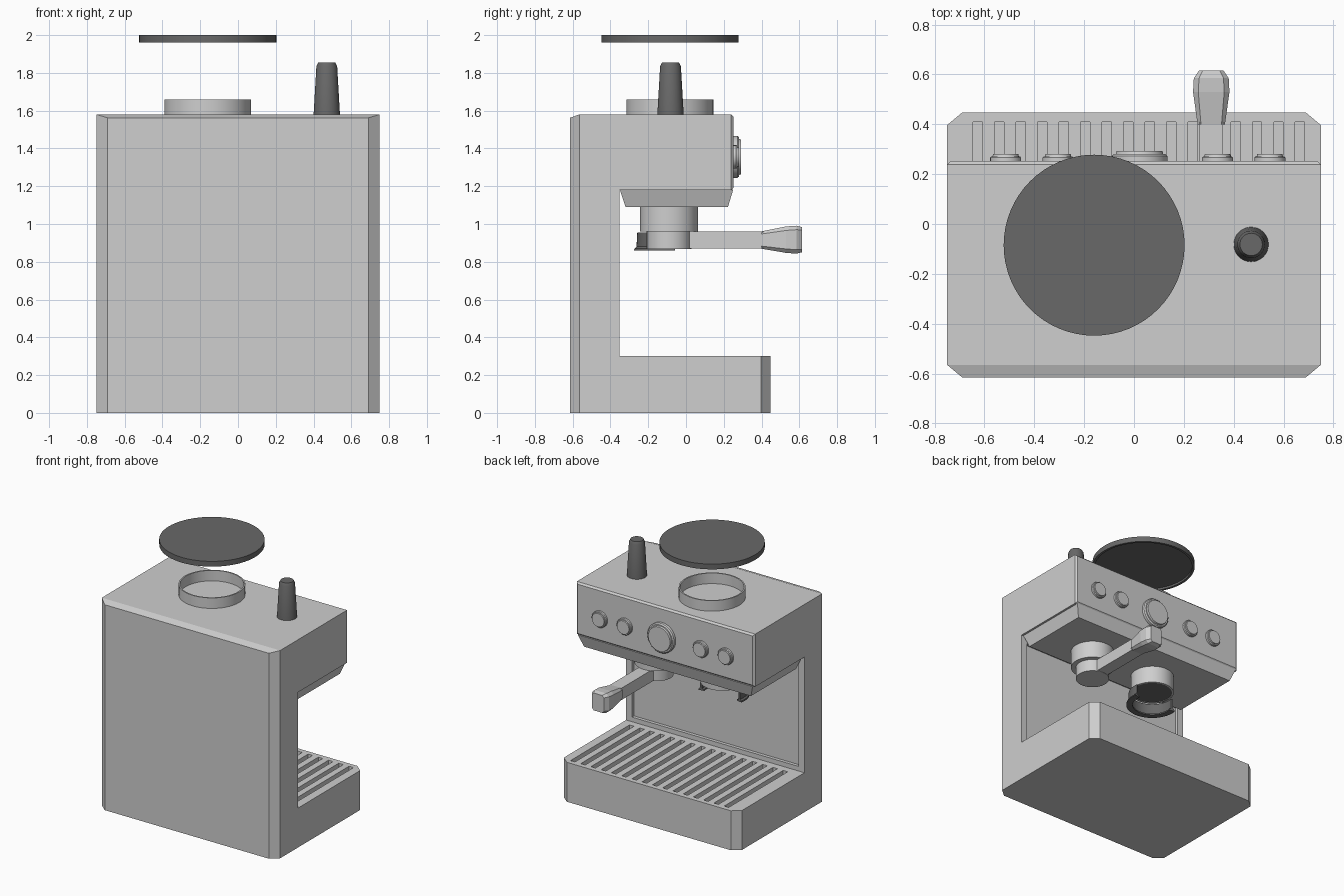
import bpy, bmesh, math
from mathutils import Matrix, Vector

if "Cube" in bpy.data.objects:
    bpy.data.objects.remove(bpy.data.objects["Cube"], do_unlink=True)


def material(name, value):
    mat = bpy.data.materials.new(name)
    mat.use_nodes = True
    color = (value, value, value, 1)
    mat.diffuse_color = color
    mat.node_tree.nodes["Principled BSDF"].inputs["Base Color"].default_value = color
    return mat


STEEL = material("brushed_grey", 0.62)
DARK = material("dark_grey", 0.14)


def finish(bm, name, mat, smooth=False):
    bmesh.ops.recalc_face_normals(bm, faces=bm.faces)
    mesh = bpy.data.meshes.new(name)
    bm.to_mesh(mesh)
    bm.free()
    obj = bpy.data.objects.new(name, mesh)
    bpy.context.collection.objects.link(obj)
    mesh.materials.append(mat)
    if smooth:
        bpy.ops.object.select_all(action="DESELECT")
        obj.select_set(True)
        bpy.context.view_layer.objects.active = obj
        bpy.ops.object.shade_smooth_by_angle(angle=math.radians(35))
    return obj


def lathe(name, profile, loc, mat, tilt=0.0, steps=48, start=0.0, sweep=2 * math.pi, closed=False):
    """Spin (radius, height) points about z, then tilt about x and move."""
    bm = bmesh.new()
    verts = [bm.verts.new((r, 0, z)) for r, z in profile]
    edges = [bm.edges.new(pair) for pair in zip(verts, verts[1:])]
    full = sweep > 6.28
    if closed:
        edges.append(bm.edges.new((verts[-1], verts[0])))
    geom = verts + edges
    if not full:
        geom.append(bm.faces.new(verts))
    bmesh.ops.spin(bm, geom=geom, cent=(0, 0, 0), axis=(0, 0, 1), angle=sweep,
                   steps=steps, use_merge=full)
    bmesh.ops.remove_doubles(bm, verts=bm.verts, dist=0.0005)
    turn = Matrix.Rotation(tilt, 4, "X") @ Matrix.Rotation(start, 4, "Z")
    bmesh.ops.transform(bm, matrix=Matrix.Translation(loc) @ turn, verts=bm.verts)
    return finish(bm, name, mat, smooth=True)


def add_box(bm, low, high):
    low, high = Vector(low), Vector(high)
    size = high - low
    place = Matrix.Translation((low + high) / 2) @ Matrix.Diagonal((*size, 1))
    return bmesh.ops.create_cube(bm, size=1, matrix=place)["verts"]


def loft(name, sections, mat):
    """Join octagonal cross-sections (x, y, z centre, half width, half height)."""
    bm = bmesh.new()
    rings = []
    for x, y, z, w, h in sections:
        c = 0.3 * min(w, h)
        corners = [(w - c, h), (w, h - c), (w, c - h), (w - c, -h),
                   (c - w, -h), (-w, c - h), (-w, h - c), (c - w, h)]
        rings.append([bm.verts.new((x + a, y, z + b)) for a, b in corners])
    for a, b in zip(rings, rings[1:]):
        for i in range(8):
            j = (i + 1) % 8
            bm.faces.new((a[i], a[j], b[j], b[i]))
    bm.faces.new(rings[0])
    bm.faces.new(rings[-1])
    return finish(bm, name, mat)


# Machine body: C-shaped side profile swept across the width
WIDTH, BACK, FRONT, HEAD, WALL, TOP = 0.75, -0.615, 0.447, 0.252, -0.352, 1.58
bm = bmesh.new()
outline = [(BACK, 0), (FRONT, 0), (FRONT, 0.3), (WALL, 0.3), (WALL, 1.18),
           (HEAD, 1.18), (HEAD, TOP), (BACK, TOP)]
face = bm.faces.new([bm.verts.new((-WIDTH, y, z)) for y, z in outline])
side = bmesh.ops.extrude_face_region(bm, geom=[face])["geom"]
bmesh.ops.translate(bm, vec=(2 * WIDTH, 0, 0),
                    verts=[v for v in side if isinstance(v, bmesh.types.BMVert)])


def edges_at(y, vertical):
    return [e for e in bm.edges if all(abs(v.co.y - y) < 0.001 for v in e.verts)
            and (abs(e.verts[0].co.z - e.verts[1].co.z) > 0.1 or not vertical)]


bmesh.ops.bevel(bm, geom=edges_at(BACK, True) + edges_at(FRONT, True), offset=0.05,
                segments=1, affect="EDGES")
bmesh.ops.bevel(bm, geom=edges_at(HEAD, False), offset=0.013, segments=1, affect="EDGES")
# Sloped rear lip along the top
bmesh.ops.bisect_plane(bm, geom=bm.verts[:] + bm.edges[:] + bm.faces[:],
                       plane_co=(0, BACK + 0.05, 0), plane_no=(0, 1, 0), dist=0.001)
for v in bm.verts:
    if v.co.y < BACK + 0.01 and v.co.z > 1.5:
        v.co.z -= 0.018
    if abs(abs(v.co.x) - WIDTH + 0.05) < 0.002:
        v.co.x *= 0.69 / 0.70
body = finish(bm, "machine_body", STEEL)

# Cutters: drip tray slots and the recessed back wall
bm = bmesh.new()
for i in range(16):
    x = -0.627 + i * 0.0862
    add_box(bm, (x - 0.019, -0.30, 0.25), (x + 0.019, 0.41, 0.36))
add_box(bm, (-0.70, WALL - 0.025, 0.335), (0.70, WALL + 0.04, 1.13))
cutter = finish(bm, "slot_cutter", STEEL)
cutter.hide_render = True
cut = body.modifiers.new("slots", "BOOLEAN")
cut.operation, cut.object, cut.solver = "DIFFERENCE", cutter, "EXACT"
bpy.ops.object.select_all(action="DESELECT")
body.select_set(True)
bpy.context.view_layer.objects.active = body
bpy.ops.object.modifier_apply(modifier=cut.name)
bpy.data.objects.remove(cutter, do_unlink=True)

# Tapered underside of the head
bm = bmesh.new()
for v in add_box(bm, (-0.735, -0.35, 1.09), (0.735, 0.25, 1.182)):
    if v.co.z < 1.1:
        v.co.x *= 0.955
        v.co.y += 0.03 if v.co.y < 0 else -0.028
finish(bm, "head_underside", STEEL)

# Control panel: four buttons and a round gauge
for name, x, r in [("outer_right_button", -0.515, 0.062), ("inner_right_button", -0.305, 0.062),
                   ("pressure_gauge", 0.022, 0.112), ("inner_left_button", 0.335, 0.062),
                   ("outer_left_button", 0.545, 0.062)]:
    d = 0.04 if r > 0.1 else 0.028
    lathe(name, [(0, -0.01), (r, -0.01), (r, d * 0.5), (r * 0.93, d * 0.7), (r * 0.85, d * 0.7),
                 (r * 0.82, d), (0, d)], (x, HEAD, 1.355), STEEL, tilt=-math.pi / 2)

# Bean hopper: collar and floating lid with a hollow underside
HOPPER = (-0.16, -0.085, 0)
lathe("hopper_collar", [(0.23, 1.575), (0.23, 1.66), (0.22, 1.66), (0.22, 1.575)],
      HOPPER, STEEL, closed=True)
lathe("hopper_lid", [(0, 2.0), (0.363, 2.0), (0.363, 1.96), (0.345, 1.96), (0.345, 1.975),
                     (0, 1.975)], HOPPER, DARK, steps=64)

# Tamper standing on top
lathe("tamper", [(0, 1.575), (0.07, 1.575), (0.055, 1.835), (0.045, 1.855), (0, 1.855)],
      (0.47, -0.082, 0), DARK, steps=32)

# Brew group with portafilter on the left
GROUP = (0.31, -0.09, 0)
lathe("brew_group", [(0, 1.1), (0.153, 1.1), (0.153, 0.96), (0, 0.96)], GROUP, STEEL)
lathe("portafilter_basket", [(0, 0.965), (0.118, 0.965), (0.118, 0.868), (0, 0.868)],
      GROUP, STEEL)
bm = bmesh.new()
add_box(bm, (0.262, -0.05, 0.87), (0.358, 0.41, 0.96))
finish(bm, "portafilter_arm", STEEL)
loft("portafilter_handle", [(0.31, 0.40, 0.915, 0.055, 0.046), (0.31, 0.53, 0.917, 0.073, 0.070),
                            (0.31, 0.585, 0.917, 0.070, 0.074), (0.31, 0.615, 0.917, 0.050, 0.066)],
     STEEL)

# Grinder outlet and its open cradle on the right
GRINDER = (-0.245, -0.09, 0)
lathe("grinder_outlet", [(0.14, 0.96), (0.153, 0.96), (0.153, 1.1), (0.14, 1.1)],
      GRINDER, STEEL, closed=True)
lathe("grinder_outlet_mouth", [(0, 0.962), (0.148, 0.962), (0.148, 0.97), (0, 0.97)],
      GRINDER, DARK)
lathe("grinder_cradle", [(0.14, 0.86), (0.185, 0.86), (0.183, 0.87), (0.172, 0.88),
                         (0.168, 0.955), (0.155, 0.955), (0.155, 0.875), (0.14, 0.87)],
      GRINDER, DARK, start=math.radians(170), sweep=math.radians(200), steps=30)
